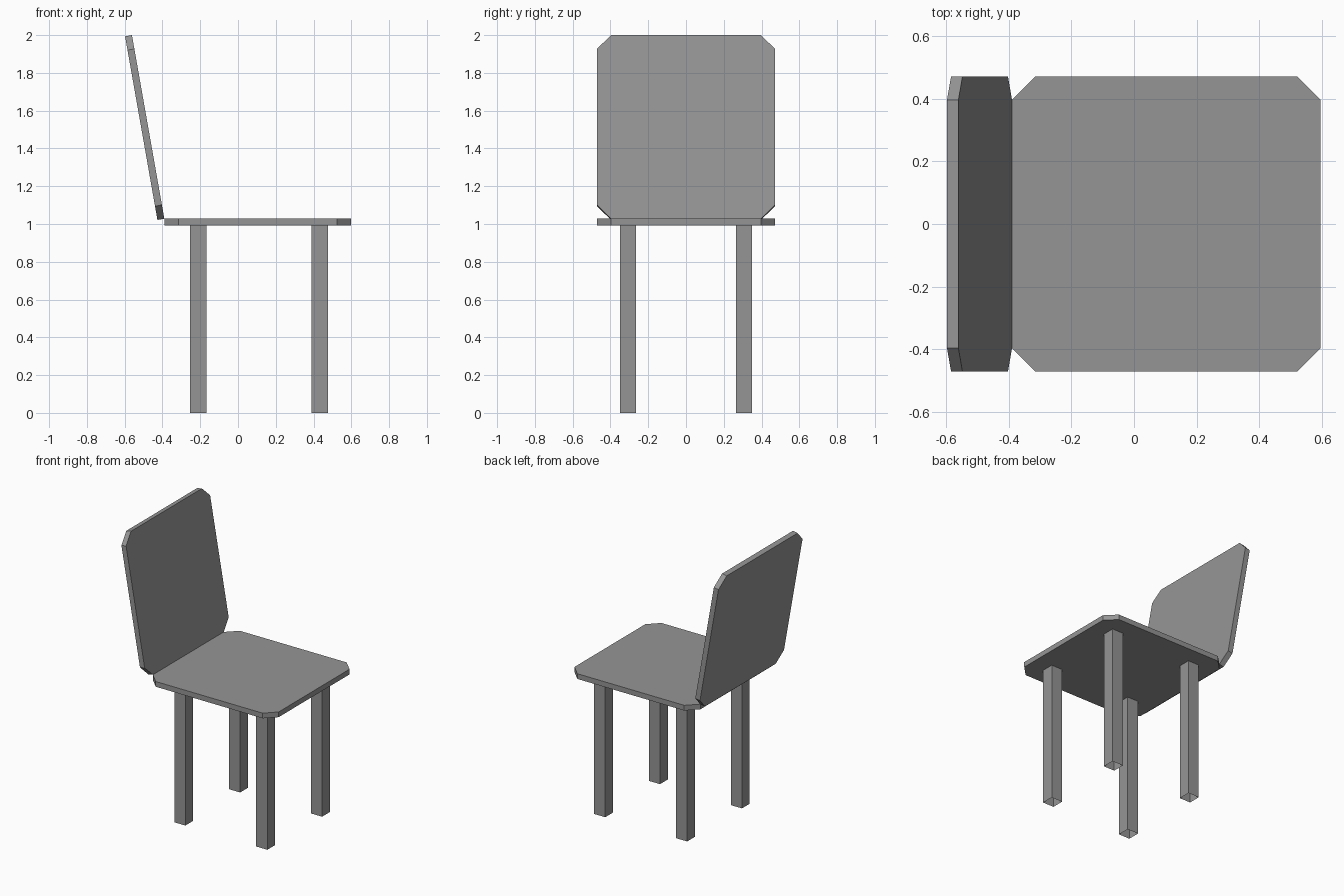
import bpy
import bmesh
import math
from mathutils import Matrix

cube = bpy.data.objects.get("Cube")
if cube:
    bpy.data.objects.remove(cube, do_unlink=True)

# One flat grey for the whole chair
GREY = (0.3, 0.3, 0.3, 1.0)
grey = bpy.data.materials.new("grey")
grey.use_nodes = True
grey.diffuse_color = GREY
grey.node_tree.nodes["Principled BSDF"].inputs["Base Color"].default_value = GREY

LENGTH, HALF_WIDTH, THICK, CHAMFER = 0.987, 0.471, 0.037, 0.074
HINGE_X, SEAT_TOP = -0.39, 1.028
LEG = 0.087


def add_object(name, bm):
    bmesh.ops.recalc_face_normals(bm, faces=bm.faces)
    mesh = bpy.data.meshes.new(name)
    bm.to_mesh(mesh)
    bm.free()
    mesh.materials.append(grey)
    obj = bpy.data.objects.new(name, mesh)
    bpy.context.collection.objects.link(obj)
    return obj


def panel(name, depth, matrix):
    """Board with cut corners, running along +x from the origin, thickened by depth in z."""
    bm = bmesh.new()
    w, c = HALF_WIDTH, CHAMFER
    half = [(0, c - w), (c, -w), (LENGTH - c, -w), (LENGTH, c - w)]
    outline = half + [(x, -y) for x, y in reversed(half)]
    face = bm.faces.new([bm.verts.new((x, y, 0)) for x, y in outline])
    ext = bmesh.ops.extrude_face_region(bm, geom=[face], use_keep_orig=True)
    moved = [v for v in ext["geom"] if isinstance(v, bmesh.types.BMVert)]
    bmesh.ops.translate(bm, verts=moved, vec=(0, 0, depth))
    bm.transform(matrix)
    return add_object(name, bm)


def leg(name, x, y):
    """Square tube, open at both ends."""
    height = SEAT_TOP - THICK
    bm = bmesh.new()
    bmesh.ops.create_cube(bm, size=1)
    ends = [f for f in bm.faces if abs(f.normal.z) > 0.5]
    bmesh.ops.delete(bm, geom=ends, context="FACES_ONLY")
    bmesh.ops.scale(bm, verts=bm.verts, vec=(LEG, LEG, height))
    bmesh.ops.translate(bm, verts=bm.verts, vec=(x, y, height / 2))
    return add_object(name, bm)


# Seat, and the same board tilted up behind its rear edge as the backrest
hinge = Matrix.Translation((HINGE_X, 0, SEAT_TOP))
panel("seat", -THICK, hinge)
panel("backrest", THICK, hinge @ Matrix.Rotation(math.radians(-100), 4, "Y"))

# Four legs
for end, x in (("rear", -0.211), ("front", 0.432)):
    for side, y in (("right", -0.307), ("left", 0.307)):
        leg(f"{end}_{side}_leg", x, y)
